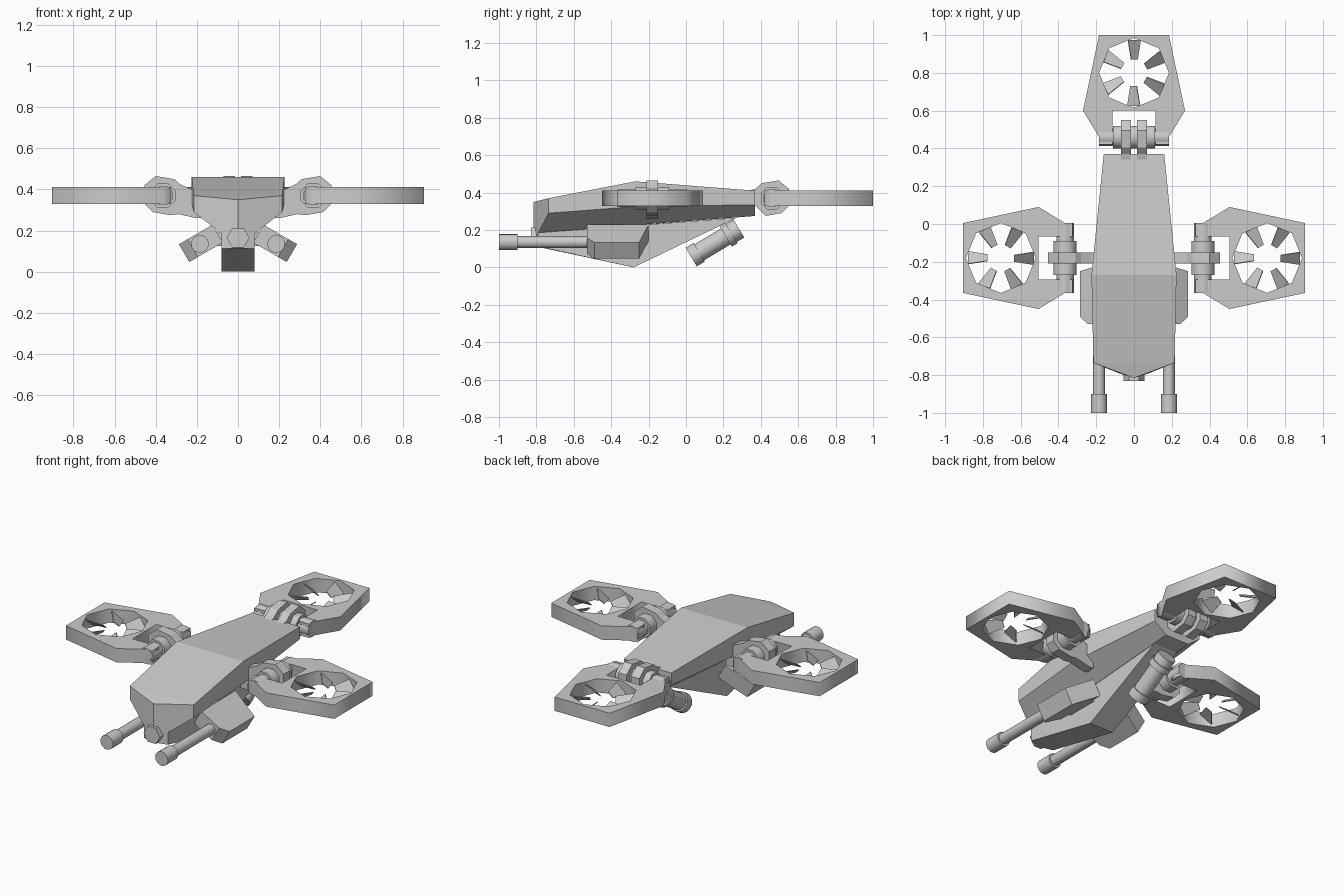
import bpy, bmesh, math
from mathutils import Matrix, Vector

if "Cube" in bpy.data.objects:
    bpy.data.objects.remove(bpy.data.objects["Cube"])

def finish(name, bm, mat=Matrix(), smooth=False):
    bmesh.ops.recalc_face_normals(bm, faces=bm.faces[:])
    me = bpy.data.meshes.new(name)
    bm.transform(mat)
    bm.to_mesh(me)
    bm.free()
    ob = bpy.data.objects.new(name, me)
    bpy.context.collection.objects.link(ob)
    if smooth:
        bpy.ops.object.select_all(action='DESELECT')
        bpy.context.view_layer.objects.active = ob
        ob.select_set(True)
        bpy.ops.object.shade_smooth_by_angle(angle=math.radians(50))
    return ob

def prism(name, pts, shift, mat=Matrix()):
    """Extrude a planar outline by the shift vector."""
    bm = bmesh.new()
    a = [bm.verts.new(p) for p in pts]
    b = [bm.verts.new(Vector(p) + Vector(shift)) for p in pts]
    bm.faces.new(a)
    bm.faces.new(b[::-1])
    for i in range(len(a)):
        j = (i + 1) % len(a)
        bm.faces.new((a[i], a[j], b[j], b[i]))
    return finish(name, bm, mat)

def hull(name, pts):
    bm = bmesh.new()
    for p in pts:
        bm.verts.new(p)
    bmesh.ops.convex_hull(bm, input=bm.verts[:])
    bmesh.ops.dissolve_limit(bm, angle_limit=0.02, verts=bm.verts[:], edges=bm.edges[:])
    return finish(name, bm)

def turned(name, profile, n, mat, phase=0.0):
    """Closed solid of revolution round local Z from (z, radius) pairs."""
    bm = bmesh.new()
    rings = []
    for z, r in profile:
        rings.append([bm.verts.new((r * math.cos(phase + 2 * math.pi * k / n),
                                    r * math.sin(phase + 2 * math.pi * k / n), z)) for k in range(n)])
    bm.faces.new(rings[0])
    bm.faces.new(rings[-1])
    for a, b in zip(rings, rings[1:]):
        for k in range(n):
            j = (k + 1) % n
            bm.faces.new((a[k], a[j], b[j], b[k]))
    return finish(name, bm, mat, True)

T = Matrix.Translation
def R(deg, axis):
    return Matrix.Rotation(math.radians(deg), 4, axis)

# upper hull: three lofted cross-sections plus a pointed nose
bm = bmesh.new()
sections = []
for w, yt, zt, zm, yl, zl in ((.215, -.735, .37, .29, -.79, .185),
                              (.225, -.27, .46, .325, -.27, .226),
                              (.16, .37, .41, .335, .37, .275)):
    half = [(w, yt, zt), (w, yt, zm), (.08, yl, zl)]
    ring = half + [(-x, y, z) for x, y, z in half[::-1]]
    sections.append([bm.verts.new(p) for p in ring])
for a, b in zip(sections, sections[1:]):
    for k in range(6):
        j = (k + 1) % 6
        bm.faces.new((a[k], a[j], b[j], b[k]))
bm.faces.new(sections[-1])
s = sections[0]
top, low = bm.verts.new((0, -.815, .35)), bm.verts.new((0, -.815, .185))
for f in ((s[0], s[1], s[2], low, top), (s[5], s[4], s[3], low, top),
          (s[0], top, s[5]), (s[2], low, s[3])):
    bm.faces.new(f)
finish("hull", bm)

# belly keel
hull("keel", [(0, -.815, .185), (0, -.815, .115)] +
     [(x, y, z) for x in (-.08, .08) for y, z in
      ((-.79, .185), (-.79, .112), (-.28, 0), (.27, .265), (.25, .262))])

# nose sensor
turned("nose_sensor", [(0, .055), (.1, .055)], 6, T((0, -.83, .165)) @ R(-90, 'X'))

# rear thruster under the tail
turned("thruster", [(0, .058), (.05, .058), (.05, .05), (.215, .05), (.215, .064),
                    (.25, .064), (.25, .056), (.297, .056)], 16,
       T((0, .028, .055)) @ R(-59, 'X'))

# guns either side of the keel
for side, s in (("right", 1), ("left", -1)):
    frame = T((.185 * s, 0, .135)) @ R(30 * s, 'Y')
    plan = [(-.1, -.53), (.04, -.53), (.089, -.49), (.089, -.25), (-.1, -.2)]
    prism(side + "_gun_housing", [(u * s, y, -.05) for u, y in plan], (0, 0, .1), frame)
    turned(side + "_gun_barrel", [(-1, .043), (-.9, .043), (-.9, .032), (-.5, .032)],
           16, T((.185 * s, 0, .135)) @ R(-90, 'X'))
    prism(side + "_gun_bracket", [(.05 * s, -.45, .125), (.15 * s, -.45, .125),
                                  (.15 * s, -.45, .19), (.05 * s, -.45, .19)], (0, .2, 0))

def rotor_pod(tag, mat, rear):
    """Pod in a frame whose Y points outward and whose hinge axle is at the origin."""
    # duct plate with octagonal opening
    half = [(.185, .54), (.27, .14), (.185, 0), (.185, -.04), (.115, -.04), (.115, .14)]
    outline = half + [(-x, y) for x, y in half[::-1]]
    hole = [(.185 * math.cos(k * math.pi / 4), .34 + .185 * math.sin(k * math.pi / 4)) for k in range(8)]
    cu = bpy.data.curves.new(tag + "_duct", 'CURVE')
    cu.dimensions, cu.fill_mode, cu.extrude = '2D', 'BOTH', .042
    for pts in (outline, hole):
        sp = cu.splines.new('POLY')
        sp.points.add(len(pts) - 1)
        for p, (x, y) in zip(sp.points, pts):
            p.co = (x, y, 0, 1)
        sp.use_cyclic_u = True
    tmp = bpy.data.objects.new("tmp", cu)
    bpy.context.collection.objects.link(tmp)
    bm = bmesh.new()
    me = bpy.data.meshes.new_from_object(tmp.evaluated_get(bpy.context.evaluated_depsgraph_get()))
    bm.from_mesh(me)
    bpy.data.objects.remove(tmp)
    bmesh.ops.remove_doubles(bm, verts=bm.verts[:], dist=1e-4)
    finish(tag + "_rotor_duct", bm, mat)
    # six pitched blades
    for k in range(6):
        prism(f"{tag}_blade_{k + 1}", [(-.022, .07, 0), (.022, .07, 0), (.044, .175, 0), (-.044, .175, 0)],
              (0, 0, .005), mat @ T((0, .34, 0)) @ R(60 * k, 'Z') @ R(40, 'Y'))
    # hinge axle with collar
    c = .11 if rear else .09
    turned(tag + "_axle", [(-.185, .05), (-c, .05), (-c, .065), (c, .065), (c, .05), (.185, .05)],
           8, mat @ R(90, 'Y'), math.pi / 8)
    # lugs tying the hinge to the hull
    prof = [(-.055, .08), (.035, .095), (.09, .05), (.09, -.04), (.05, -.08), (-.035, -.095)]
    if rear:
        prof = [(-.16, .03), (-.09, .05)] + prof + [(-.09, -.04), (-.16, -.04)]
        spans = ((-.07, .055), (.015, .055))
    else:
        prof = [(-.2, .02), (-.14, .03), (-.085, .055)] + prof + [(-.075, -.09), (-.165, -.11), (-.2, -.11)]
        spans = ((-.03, .06),)
    for k, (x, w) in enumerate(spans):
        prism(f"{tag}_lug_{k + 1}", [(x, y, z) for y, z in prof], (w, 0, 0), mat)

rotor_pod("rear", T((0, .46, .37)), True)
rotor_pod("right", T((.365, -.18, .37)) @ R(-90, 'Z'), False)
rotor_pod("left", T((-.365, -.18, .37)) @ R(90, 'Z'), False)
